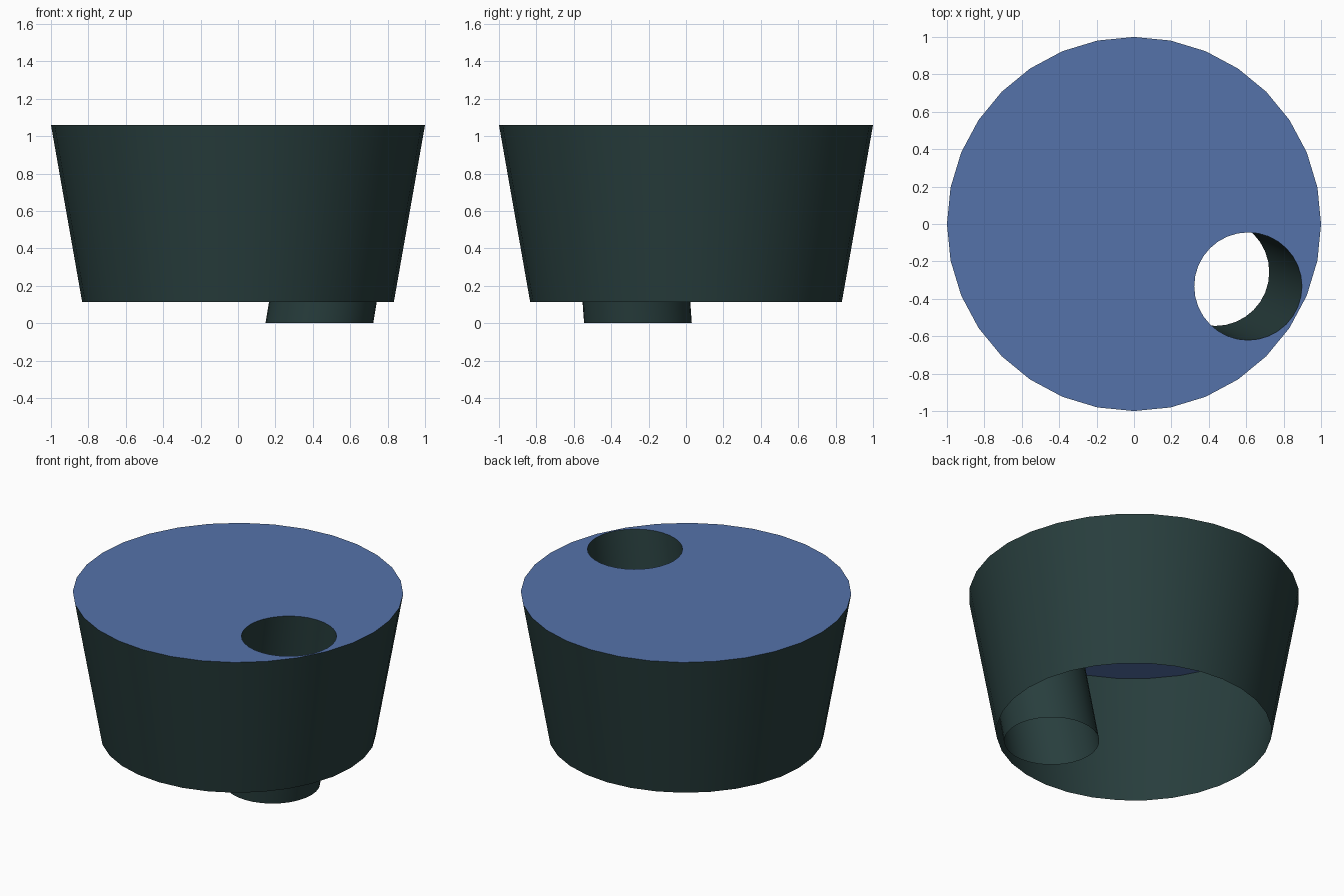
import bpy, bmesh, math

if "Cube" in bpy.data.objects:
    bpy.data.objects.remove(bpy.data.objects["Cube"])

SIDES = 32


def material(name, colour):
    m = bpy.data.materials.new(name)
    m.diffuse_color = (*colour, 1)
    m.use_nodes = True
    m.node_tree.nodes["Principled BSDF"].inputs["Base Color"].default_value = m.diffuse_color
    return m


def ring(bm, x, y, z, r):
    step = 2 * math.pi / SIDES
    return [bm.verts.new((x + r * math.cos(i * step), y + r * math.sin(i * step), z))
            for i in range(SIDES)]


def finish(bm, name, mat):
    me = bpy.data.meshes.new(name)
    bm.to_mesh(me)
    bm.free()
    me.materials.append(mat)
    ob = bpy.data.objects.new(name, me)
    bpy.context.collection.objects.link(ob)
    return ob


def open_tube(name, mat, low, high):
    """Open-ended wall between two (x, y, z, radius) circles."""
    bm = bmesh.new()
    a, b = ring(bm, *low), ring(bm, *high)
    for i in range(SIDES):
        j = (i + 1) % SIDES
        bm.faces.new((a[i], a[j], b[j], b[i])).smooth = True
    return finish(bm, name, mat)


green = material("dark green", (0.021, 0.048, 0.047))
blue = material("blue", (0.089, 0.171, 0.402))

TOP = 1.06
HOLE = (0.61, -0.333, TOP, 0.288)

# Tapered outer wall, open underneath
open_tube("outer_wall", green, (0, 0, 0.112, 0.833), (0, 0, TOP, 1.0))

# Slanted tube running from the hole in the top down to the ground
open_tube("slanted_tube", green, (0.435, -0.257, 0, 0.288), HOLE)

# Flat top sheet with a round hole
bm = bmesh.new()
for circle in ((0, 0, TOP, 1.0), HOLE):
    vs = ring(bm, *circle)
    for i in range(SIDES):
        bm.edges.new((vs[i], vs[(i + 1) % SIDES]))
bmesh.ops.triangle_fill(bm, use_beauty=True, edges=bm.edges[:], normal=(0, 0, 1))
for f in bm.faces:
    if f.normal.z < 0:
        f.normal_flip()
finish(bm, "top_sheet", blue)
